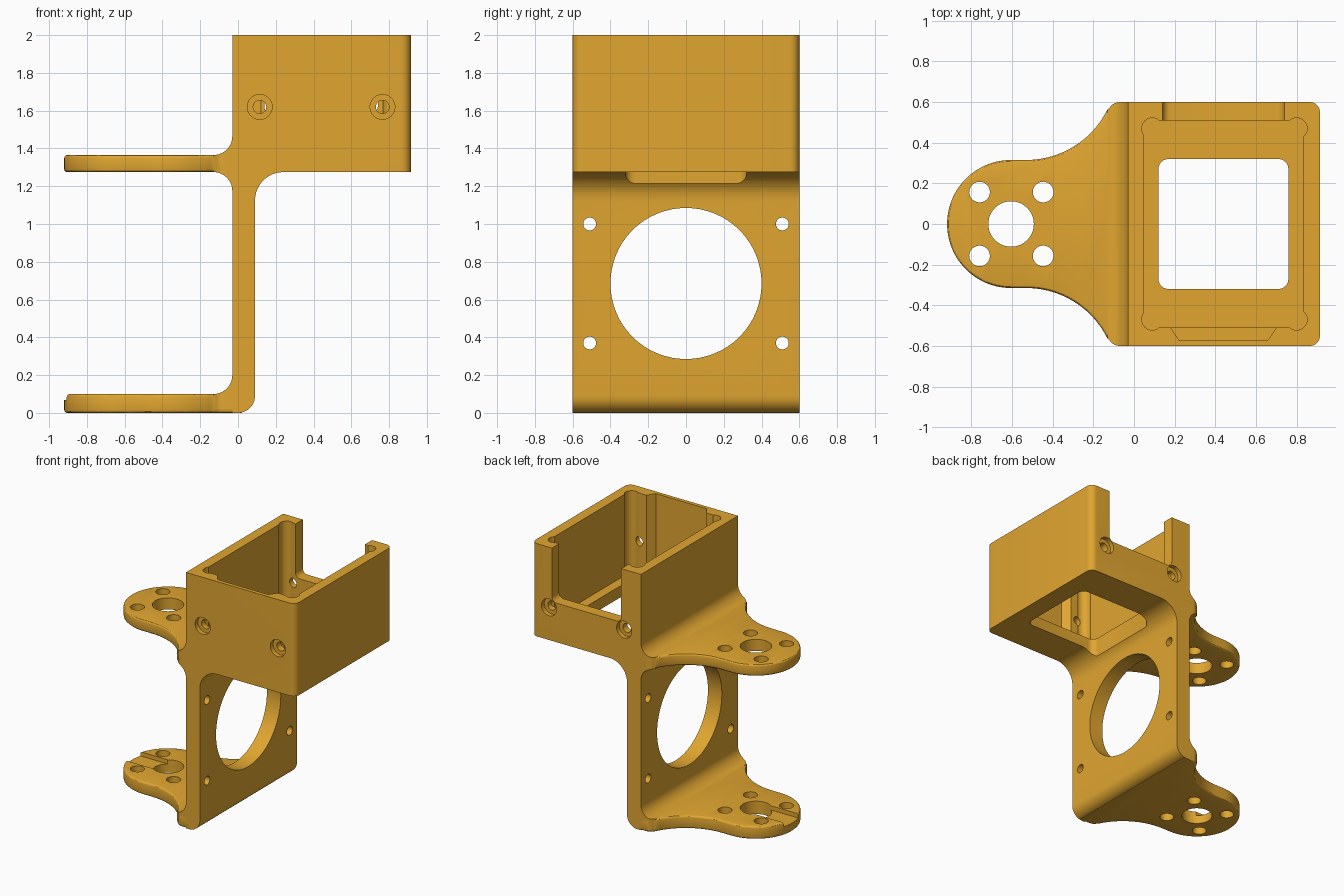
import bpy, bmesh
from math import cos, sin, radians

if "Cube" in bpy.data.objects:
    bpy.data.objects.remove(bpy.data.objects["Cube"])

gold = bpy.data.materials.new("gold_plastic")
gold.diffuse_color = (0.75, 0.38, 0.03, 1)
gold.use_nodes = True
gold.node_tree.nodes["Principled BSDF"].inputs["Base Color"].default_value = gold.diffuse_color


def arc(cx, cy, r, a0, a1, n=10):
    return [(cx + r * cos(radians(a0 + (a1 - a0) * i / n)),
             cy + r * sin(radians(a0 + (a1 - a0) * i / n))) for i in range(n + 1)]


def prism(name, pts, lo, hi, axis="z", bevel=0):
    """Extrude a 2D outline along an axis; optionally round both rims."""
    place = {"x": lambda a, b, h: (h, a, b),
             "y": lambda a, b, h: (a, h, b),
             "z": lambda a, b, h: (a, b, h)}[axis]
    bm = bmesh.new()
    low = [bm.verts.new(place(a, b, lo)) for a, b in pts]
    high = [bm.verts.new(place(a, b, hi)) for a, b in pts]
    n = len(pts)
    caps = [bm.faces.new(low), bm.faces.new(high)]
    for i in range(n):
        j = (i + 1) % n
        bm.faces.new((low[i], low[j], high[j], high[i]))
    bmesh.ops.recalc_face_normals(bm, faces=bm.faces[:])
    if bevel:
        rims = [e for f in caps for e in f.edges]
        bmesh.ops.bevel(bm, geom=rims, offset=bevel, segments=3, profile=0.5,
                        affect="EDGES", clamp_overlap=True)
    me = bpy.data.meshes.new(name)
    bm.to_mesh(me)
    bm.free()
    ob = bpy.data.objects.new(name, me)
    bpy.context.collection.objects.link(ob)
    return ob


def rod(a, b, r, lo, hi, axis, n=32):
    return prism("cutter", arc(a, b, r, 0, 360, n)[:-1], lo, hi, axis)


def round_rect(x0, x1, y0, y1, r):
    return (arc(x1 - r, y1 - r, r, 0, 90, 6) + arc(x0 + r, y1 - r, r, 90, 180, 6)
            + arc(x0 + r, y0 + r, r, 180, 270, 6) + arc(x1 - r, y0 + r, r, 270, 360, 6))


def boolean(ob, cutter, op="DIFFERENCE"):
    cutter.hide_render = True
    m = ob.modifiers.new("cut", "BOOLEAN")
    m.object, m.operation, m.solver = cutter, op, "EXACT"
    bpy.context.view_layer.objects.active = ob
    bpy.ops.object.modifier_apply(modifier=m.name)
    bpy.data.objects.remove(cutter, do_unlink=True)


def finish(ob):
    ob.data.materials.clear()
    ob.data.materials.append(gold)
    bpy.ops.object.select_all(action="DESELECT")
    ob.select_set(True)
    bpy.context.view_layer.objects.active = ob
    bpy.ops.object.shade_smooth_by_angle(angle=radians(30))


def mirrored(half):
    """Close a half outline (y >= 0) with its reflection."""
    return half + [(x, -y) for x, y in reversed(half) if y > 1e-6]


# Plan of the rounded ear flaring out to full width
ear = (arc(-0.605, 0, 0.315, 180, 90, 20) + arc(-0.53, 0.76, 0.445, -90, -26, 14)
       + arc(-0.07, 0.54, 0.06, 150, 90, 5))

# Body: side profile limited by the plan outline
profile = (arc(0, 0.09, 0.09, -90, 0) + arc(0.24, 1.125, 0.15, 180, 90)
           + [(1.0, 1.275), (1.0, 2.0), (-0.03, 2.0)]
           + arc(-0.13, 1.465, 0.10, 0, -90) + arc(-0.13, 1.175, 0.10, 90, 0)
           + arc(-0.13, 0.20, 0.10, 0, -90)
           + [(-0.13, 0.02), (-0.03, 0.02), (-0.03, 0)])
body = prism("bracket_body", profile, -0.7, 0.7, "y")
plan = prism("plan", mirrored(ear + arc(0.865, 0.55, 0.05, 90, 0, 8)), -0.1, 2.1)
boolean(body, plan, "INTERSECT")

# Box cavity with corner reliefs, front pocket, floor window and rear notch
boolean(body, prism("cavity", round_rect(0.05, 0.835, -0.51, 0.51, 0.02), 1.365, 2.2))
for x in (0.09, 0.80):
    for y in (-0.47, 0.47):
        boolean(body, rod(x, y, 0.052, 1.37, 2.2, "z", 24))
pocket = [(0.16, -0.45), (0.18, -0.51), (0.22, -0.57), (0.66, -0.57), (0.70, -0.51), (0.72, -0.45)]
boolean(body, prism("pocket", pocket, 1.375, 2.2))
boolean(body, prism("window", round_rect(0.12, 0.76, -0.32, 0.32, 0.05), 1.1, 1.5))
boolean(body, prism("notch", round_rect(0.14, 0.74, 1.58, 2.3, 0.04), 0.4, 0.7, "y"))

# Counterbored screw holes through the front and rear box walls
for x in (0.115, 0.765):
    for side, z in ((-1, 1.62), (1, 1.53)):
        for r, depth in ((0.035, 0.43), (0.066, 0.565)):
            lo, hi = sorted((side * depth, side * 0.7))
            boolean(body, rod(x, z, r, lo, hi, "y", 24))

# Large opening and four screw holes in the upright plate
boolean(body, rod(0, 0.685, 0.40, -0.2, 0.2, "x", 64))
for y in (-0.51, 0.51):
    for z in (0.37, 1.0):
        boolean(body, rod(y, z, 0.034, -0.2, 0.2, "x", 20))
finish(body)

# Ears with hub hole and four bolt holes
for name, z0, z1 in (("lower_ear", 0.0, 0.10), ("upper_ear", 1.275, 1.365)):
    plate = prism(name, mirrored(ear + [(0.03, 0.6)]), z0, z1, bevel=0.015)
    boolean(plate, rod(-0.605, 0, 0.112, z0 - 0.1, z1 + 0.1, "z", 40))
    for x in (-0.76, -0.447):
        for y in (-0.157, 0.157):
            boolean(plate, rod(x, y, 0.051, z0 - 0.1, z1 + 0.1, "z", 24))
    # Shallow cable groove from the lower ear tip to the hub
    if name == "lower_ear":
        groove = [(-1.0, -0.09), (-0.6, -0.09), (-0.6, 0.09), (-1.0, 0.09)]
        boolean(plate, prism("groove", groove, 0.067, 0.2))
    finish(plate)
